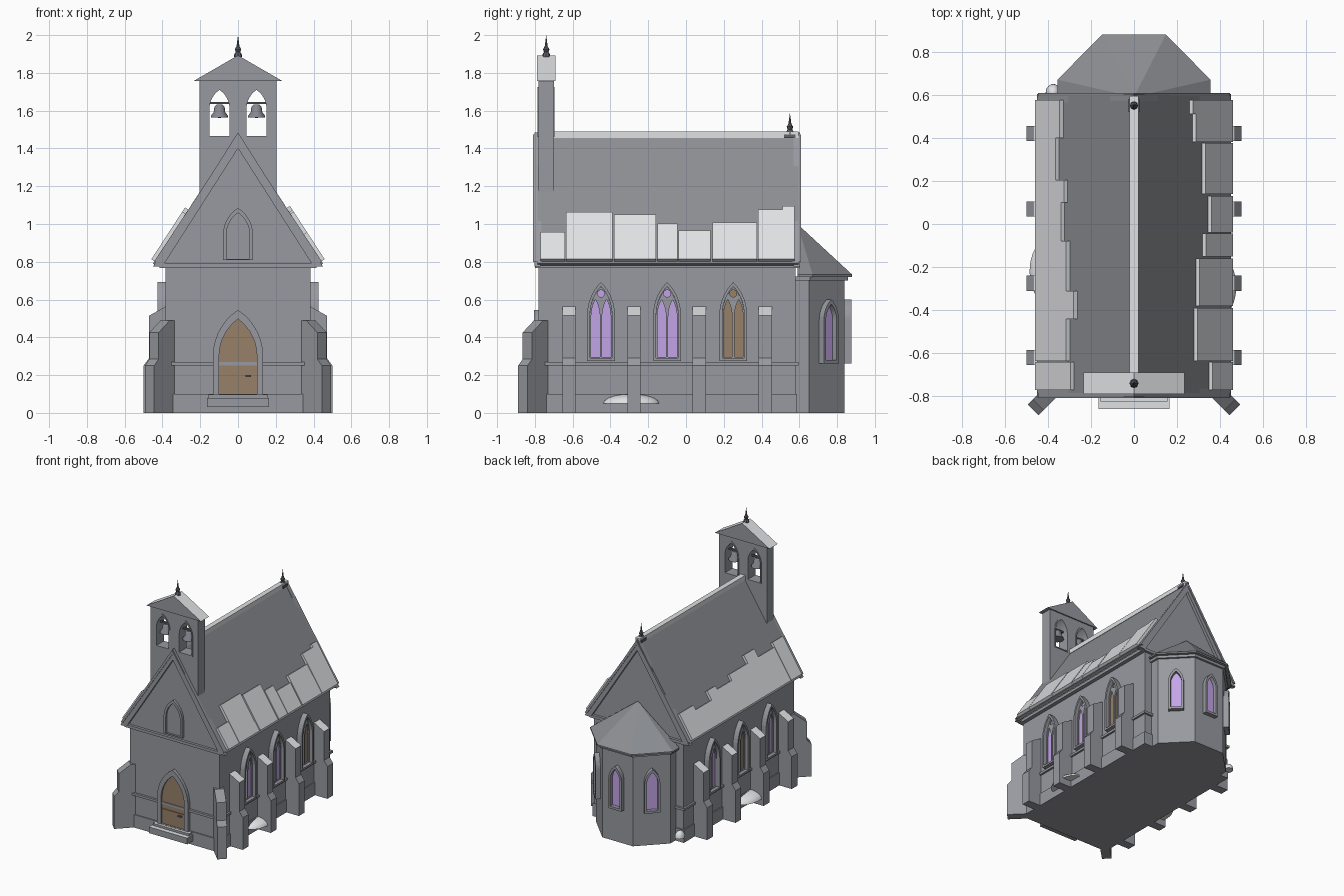
import bpy, bmesh, math
from mathutils import Vector

cube = bpy.data.objects.get("Cube")
if cube:
    bpy.data.objects.remove(cube, do_unlink=True)


def material(name, rgb):
    mat = bpy.data.materials.new(name)
    mat.use_nodes = True
    color = (*rgb, 1)
    mat.diffuse_color = color
    mat.node_tree.nodes["Principled BSDF"].inputs["Base Color"].default_value = color
    return mat


stone = material("grey stone", (.31, .32, .35))
slate = material("roof slate", (.26, .27, .29))
snow = material("snow", (.74, .75, .77))
glass = material("violet glass", (.6, .41, .88))
wood = material("brown wood", (.31, .22, .14))
iron = material("dark iron", (.12, .12, .14))
bronze = material("bell metal", (.24, .24, .28))


def finish(name, bm, mat, snow_above=None):
    """Make an object; faces that look up more than snow_above turn to snow."""
    bmesh.ops.recalc_face_normals(bm, faces=bm.faces)
    bm.normal_update()
    mesh = bpy.data.meshes.new(name)
    mesh.materials.append(mat)
    if snow_above is not None:
        mesh.materials.append(snow)
        for face in bm.faces:
            face.material_index = int(face.normal.z > snow_above)
    bm.to_mesh(mesh)
    bm.free()
    obj = bpy.data.objects.new(name, mesh)
    bpy.context.collection.objects.link(obj)
    return obj


def plate(name, loops, mat, d0, d1, origin=(0, 0), angle=0, snow_above=None):
    """Upright outline with optional holes, given depth d0..d1 along its outward side."""
    a = math.radians(angle)
    along = Vector((math.cos(a), math.sin(a), 0))
    out = Vector((math.sin(a), -math.cos(a), 0))
    base = Vector((*origin, 0))
    bm = bmesh.new()
    for loop in loops:
        verts = [bm.verts.new(base + along * u + out * d0 + Vector((0, 0, z))) for u, z in loop]
        for i, v in enumerate(verts):
            bm.edges.new((v, verts[i - 1]))
    bmesh.ops.triangle_fill(bm, edges=bm.edges[:], use_beauty=True, normal=out)
    grown = bmesh.ops.extrude_face_region(bm, geom=bm.faces[:], use_keep_orig=True)
    moved = [g for g in grown["geom"] if isinstance(g, bmesh.types.BMVert)]
    bmesh.ops.translate(bm, verts=moved, vec=out * (d1 - d0))
    return finish(name, bm, mat, snow_above)


def prism(name, points, z0, z1, mat, apex=None, snow_above=None):
    """Flat outline raised from z0 to z1, with an optional pointed top."""
    bm = bmesh.new()
    low = [bm.verts.new((x, y, z0)) for x, y in points]
    high = [bm.verts.new((x, y, z1)) for x, y in points]
    bm.faces.new(low)
    tip = bm.verts.new(apex) if apex else None
    for i in range(len(points)):
        bm.faces.new((low[i - 1], low[i], high[i], high[i - 1]))
        if tip:
            bm.faces.new((high[i - 1], high[i], tip))
    if not tip:
        bm.faces.new(high)
    return finish(name, bm, mat, snow_above)


def box(name, x0, x1, y0, y1, z0, z1, mat, snow_above=None):
    return prism(name, [(x0, y0), (x1, y0), (x1, y1), (x0, y1)], z0, z1, mat, None, snow_above)


def lathe(name, profile, x, y, mat, sides=12):
    bm = bmesh.new()
    verts = [bm.verts.new((x + r, y, z)) for r, z in profile]
    edges = [bm.edges.new(pair) for pair in zip(verts, verts[1:])]
    bmesh.ops.spin(bm, geom=verts + edges, cent=(x, y, 0), axis=(0, 0, 1),
                   angle=math.tau, steps=sides, use_merge=True)
    bmesh.ops.remove_doubles(bm, verts=bm.verts, dist=.0001)
    return finish(name, bm, mat)


def arch(half, z0, spring, top, x=0, steps=7):
    """Pointed arch outline."""
    rise = top - spring
    radius = (half * half + rise * rise) / (2 * half)
    sweep = math.asin(rise / radius)
    right = [(half - radius + radius * math.cos(sweep * i / steps),
              spring + radius * math.sin(sweep * i / steps)) for i in range(steps)]
    left = [(-u, z) for u, z in reversed(right)]
    return [(x + u, z) for u, z in [(half, z0)] + right + [(0, top)] + left + [(-half, z0)]]


def gable(width, low, top):
    return [(-width, low), (0, top), (width, low)]


def chevron(width, low, top, width_in, low_in, top_in):
    return gable(width, low, top) + gable(width_in, low_in, top_in)[::-1]


# Nave body, plinth, string course and cornice
plate("nave_walls", [[(-.385, 0)] + gable(.385, .855, 1.45) + [(.385, 0)]], stone, -.58, .78)
box("plinth", -.393, .393, -.788, .588, 0, .1, stone)
box("string_course", -.4, .4, -.797, .595, .252, .27, stone)
box("cornice", -.415, .415, -.8, .6, .768, .79, stone)

# Main roof with gable copings and ridge
plate("nave_roof", [chevron(.45, .79, 1.48, .43, .78, 1.43)], slate, -.595, .785)
for name, d0, d1 in (("front_coping", .77, .803), ("back_coping", -.603, -.57)):
    plate(name, [chevron(.45, .775, 1.485, .4, .775, 1.4)], stone, d0, d1)
    plate(name + "_lip", [chevron(.445, .8, 1.475, .425, .8, 1.445)], stone, d0 - .006, d1 + .006)
box("ridge_cap", -.02, .02, -.78, .595, 1.455, 1.49, snow)

# Snow slabs on the lower roof: start y, end y, inner x
slabs = {
    1: [(-.77, -.64, .36), (-.635, -.39, .29), (-.38, -.16, .3), (-.15, -.045, .33),
        (-.04, .13, .355), (.14, .375, .327), (.38, .51, .283), (.51, .575, .27)],
    -1: [(-.77, -.64, .29), (-.635, -.44, .31), (-.44, -.31, .275), (-.31, -.08, .31),
         (-.08, .1, .335), (.1, .205, .32), (.205, .4, .36), (.4, .575, .34)]}
for side, rows in slabs.items():
    for y0, y1, inner in rows:
        ends = [(x, 1.48 - x * 1.533) for x in (inner - .012, .442)]
        outline = [(side * x, z) for x, z in ends]
        outline += [(side * (x + .017), z + .011) for x, z in reversed(ends)]
        plate("roof_snow", [outline], snow, -y1, -y0)


# Windows
def traceried_window(x, y, angle, pane):
    place = dict(origin=(x, y), angle=angle)
    inner = arch(.058, .29, .52, .67)
    plate("window_surround", [arch(.073, .275, .52, .692), inner], stone, -.005, .04, **place)
    plate("window_pane", [inner], pane, -.005, .004, **place)
    ring = [(.019 * math.cos(t * math.tau / 12), .632 + .019 * math.sin(t * math.tau / 12))
            for t in range(12)]
    lights = [arch(.023, .295, .51, .6, s * .029, 5) for s in (-1, 1)]
    plate("window_tracery", [arch(.0575, .291, .52, .669), ring] + lights, stone, .003, .014, **place)


for y, pane_right, pane_left in ((-.45, glass, glass), (-.1, glass, wood), (.25, wood, glass)):
    traceried_window(.385, y, 90, pane_right)
    traceried_window(-.385, y, -90, pane_left)

# Buttresses
half = .035
for side, turn in ((1, 0), (-1, 180)):
    for y in (-.62, -.275, .07, .42):
        outline = [(-.02, 0), (.115, 0), (.115, .25), (.085, .29), (.085, .515), (0, .562), (-.02, .562)]
        plate("side_buttress", [outline], stone, -half, half, (side * .385, y), turn, .8)
    outline = [(-.05, 0), (.118, 0), (.118, .25), (.085, .285), (.085, .425), (0, .49), (-.05, .49)]
    plate("corner_buttress", [outline], stone, -half, half, (side * .385, -.78), -90 + side * 45)

# Entrance
door_shape = arch(.1, .1, .3, .497)
front = dict(origin=(0, -.78))
plate("door_surround", [arch(.133, .09, .3, .545), door_shape], stone, 0, .025, **front)
plate("door", [door_shape], wood, 0, .01, **front)
box("door_strap", -.095, .095, -.796, -.785, .207, .217, wood)
box("door_handle", .04, .07, -.8, -.785, .19, .2, iron)
box("upper_step", -.155, .155, -.825, -.77, .07, .098, stone, .8)
box("lower_step", -.165, .165, -.86, -.77, .032, .08, stone, .8)

# Blind arch in the front gable
blind = arch(.062, .815, .94, 1.06)
plate("blind_arch_surround", [arch(.08, .81, .94, 1.085), blind], stone, 0, .02, **front)
plate("blind_arch_panel", [blind], stone, 0, .005, **front)

# Apse with pointed roof
def half_octagon(width, shoulder, nose, end, start):
    right = [(width, start), (width, shoulder), (nose, end)]
    return right + [(-x, y) for x, y in reversed(right)]


prism("apse_walls", half_octagon(.32, .65, .132, .84, .5), 0, .72, stone)
prism("apse_cornice", half_octagon(.335, .657, .139, .857, .5), .7, .722, stone)
prism("apse_roof", half_octagon(.355, .67, .148, .88, .59), .72, .732, slate, (0, .59, 1))
for x, y, angle in ((0, .84, 180), (.226, .745, 135), (-.226, .745, 225)):
    place = dict(origin=(x, y), angle=angle)
    inner = arch(.04, .28, .49, .575)
    plate("apse_window_surround", [arch(.056, .262, .49, .6), inner], stone, -.005, .035, **place)
    plate("apse_window_pane", [inner], glass, -.005, .005, **place)

# Bell tower with two openings
openings = [arch(.062, 1.46, 1.61, 1.725, x) for x in (-.098, .098)]
plate("bell_tower", [[(-.205, 1.1), (-.205, 1.77), (.205, 1.77), (.205, 1.1)]] + openings,
      stone, .7, .782)
for opening, x in zip(openings, (-.098, .098)):
    plate("bell_arch_trim", [opening, arch(.053, 1.467, 1.61, 1.71, x)], stone, .695, .787)
    lathe("bell", [(0, 1.562), (.046, 1.565), (.044, 1.575), (.031, 1.59), (.027, 1.62),
                   (.016, 1.632), (0, 1.634)], x, -.741, bronze)
box("bell_beam", -.165, .165, -.748, -.734, 1.634, 1.646, iron)
plate("bell_tower_roof", [gable(.235, 1.757, 1.893)], stone, .69, .79, snow_above=.5)


# Finials
def finial(y, z):
    shape = [(0, 0), (.021, 0), (.021, .012), (.012, .025), (.017, .04), (.008, .055), (0, .115)]
    lathe("finial", [(r, z + h) for r, h in shape], 0, y, iron, 8)


finial(-.74, 1.885)
finial(.55, 1.475)
box("finial_saddle", -.026, .026, .52, .58, 1.455, 1.475, iron)

# Snow drifts beside the walls
for x, y, rx, ry in ((.385, -.29, .09, .15), (-.385, -.22, .1, .16), (-.375, .61, .035, .04)):
    dome = [(math.cos(t * math.pi / 10), math.sin(t * math.pi / 10)) for t in range(6)]
    drift = lathe("snow_drift", [(0, 0)] + dome, 0, 0, snow, 24)
    drift.scale = (rx, ry, .05)
    drift.location = (x, y, .05)

# Smooth the turned parts
bpy.ops.object.select_all(action="DESELECT")
for obj in bpy.context.scene.objects:
    if obj.name.startswith(("bell.", "snow_drift")) or obj.name == "bell":
        obj.select_set(True)
        bpy.context.view_layer.objects.active = obj
bpy.ops.object.shade_smooth_by_angle(angle=math.radians(40))
